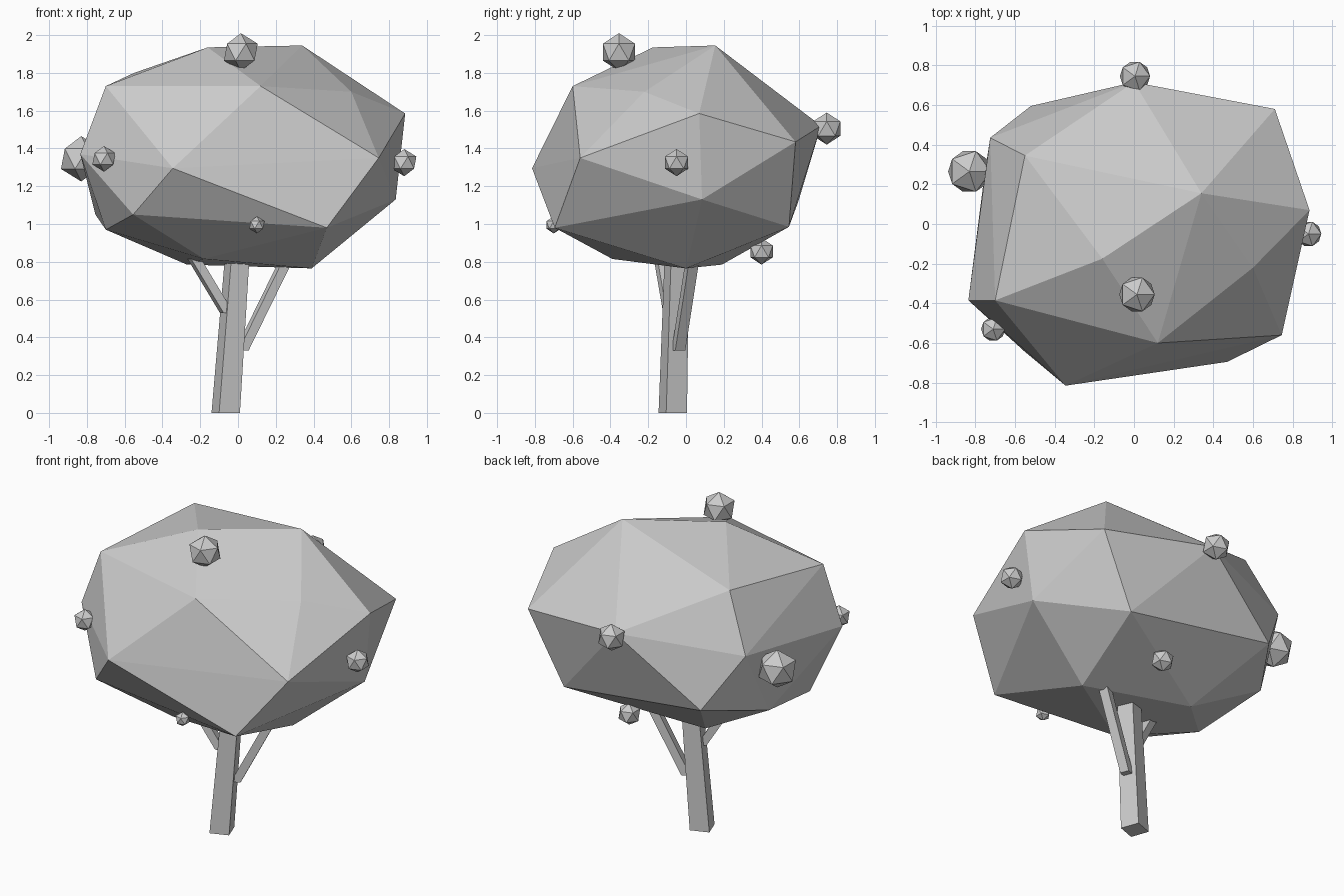
import bpy, bmesh, math
from mathutils import Vector

if "Cube" in bpy.data.objects:
    bpy.data.objects.remove(bpy.data.objects["Cube"])


def finish(name, bm):
    bmesh.ops.recalc_face_normals(bm, faces=bm.faces[:])
    mesh = bpy.data.meshes.new(name)
    bm.to_mesh(mesh)
    bm.free()
    obj = bpy.data.objects.new(name, mesh)
    bpy.context.collection.objects.link(obj)
    return obj


def beam(name, start, end, r0, r1, turn):
    """Tapered four-sided post with horizontal end cuts."""
    bm = bmesh.new()
    rings = []
    for centre, r in ((start, r0), (end, r1)):
        rings.append([bm.verts.new((centre[0] + r * math.cos(turn + i * math.pi / 2),
                                    centre[1] + r * math.sin(turn + i * math.pi / 2),
                                    centre[2])) for i in range(4)])
    low, high = rings
    for i in range(4):
        j = (i + 1) % 4
        bm.faces.new((low[i], low[j], high[j], high[i]))
    bm.faces.new(low[::-1])
    bm.faces.new(high)
    return finish(name, bm)


# Crown: faceted convex shell around its corner points
corners = [
    (0.12, -0.60, 1.73), (-0.16, -0.175, 1.935), (0.34, 0.155, 1.945),
    (0.885, 0.07, 1.585), (0.745, -0.56, 1.35), (0.47, -0.695, 0.98),
    (-0.345, -0.815, 1.295), (-0.70, -0.385, 1.73), (0.60, -0.22, 1.70),
    (-0.835, -0.385, 1.37), (0.71, 0.58, 1.435), (0.835, 0.085, 1.13),
    (0.39, 0.0, 0.765), (0.0, 0.715, 1.52), (-0.55, 0.345, 1.80),
    (-0.725, 0.435, 1.46), (-0.52, 0.595, 1.12), (-0.555, -0.64, 1.05),
    (-0.18, -0.39, 0.815), (-0.70, -0.25, 0.97), (-0.755, 0.24, 1.05),
    (-0.27, 0.19, 0.785), (0.48, 0.545, 0.985),
]
bm = bmesh.new()
for c in corners:
    bm.verts.new(c)
bmesh.ops.convex_hull(bm, input=bm.verts[:])
finish("crown", bm)

# Trunk and branches
beam("trunk", (-0.065, -0.07, 0), (0.005, -0.045, 0.95), 0.083, 0.07, math.radians(65))
beam("branch_left", (-0.06, -0.085, 0.53), (-0.27, -0.145, 0.88), 0.04, 0.04, math.radians(65))
beam("branch_right", (0.02, -0.04, 0.33), (0.29, 0.045, 0.88), 0.04, 0.04, math.radians(65))

# Fruits: x, y, z, radius
fruits = [
    (0.015, -0.355, 1.91, 0.10), (-0.83, 0.265, 1.345, 0.12),
    (-0.71, -0.53, 1.345, 0.068), (0.88, -0.05, 1.325, 0.072),
    (0.10, -0.70, 0.995, 0.045), (0.005, 0.745, 1.505, 0.085),
    (0.12, 0.40, 0.855, 0.07),
]
for n, (x, y, z, r) in enumerate(fruits, 1):
    bm = bmesh.new()
    bmesh.ops.create_icosphere(bm, subdivisions=1, radius=r)
    bmesh.ops.translate(bm, verts=bm.verts[:], vec=Vector((x, y, z)))
    finish(f"fruit_{n}", bm)
